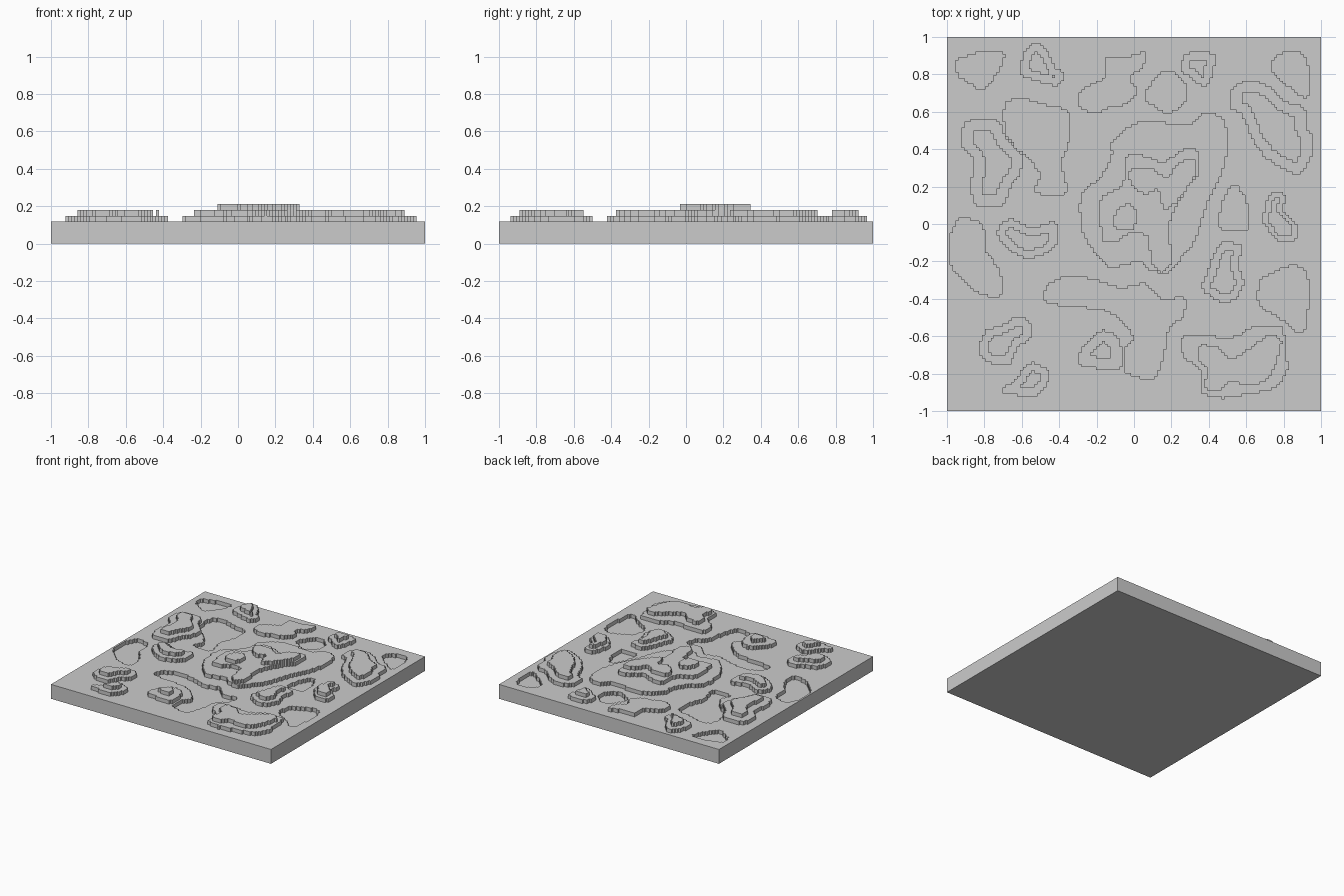
import bpy
import bmesh
from mathutils import Vector

GRID = 128                # cells along each side of the terrain
CELL = 2 / GRID
STEP = 0.031              # height of one terrace
GROUND = 0.118            # height of the plain

if "Cube" in bpy.data.objects:
    bpy.data.objects.remove(bpy.data.objects["Cube"], do_unlink=True)

stone = bpy.data.materials.new("plain_grey")
stone.use_nodes = True
grey = (0.6, 0.6, 0.6, 1)
stone.diffuse_color = grey
stone.node_tree.nodes["Principled BSDF"].inputs["Base Color"].default_value = grey


def smooth_loop(points):
    """Closed smooth curve through points given in hundredths of a unit."""
    pts = [Vector(p) / 100 for p in points]
    n = len(pts)
    loop = []
    for k in range(n):
        a, b, c, d = (pts[(k + o) % n] for o in (-1, 0, 1, 2))
        for t in (0, 0.25, 0.5, 0.75):
            loop.append(b + (c - a) * t * 0.4 * (1 - t) ** 2
                        + (c - b) * t * t * (3 - 2 * t)
                        - (d - b) * 0.4 * t * t * (1 - t))
    return loop


def cells_inside(points):
    """Set of grid cells whose centre lies within the outline."""
    loop = smooth_loop(points)
    edges = list(zip(loop, loop[1:] + loop[:1]))
    cells = set()
    for j in range(GRID):
        y = (j + 0.5) * CELL - 1
        hits = sorted(a.x + (y - a.y) * (b.x - a.x) / (b.y - a.y)
                      for a, b in edges if (a.y > y) != (b.y > y))
        for start, end in zip(hits[::2], hits[1::2]):
            cells.update((i, j) for i in range(GRID)
                         if start <= (i + 0.5) * CELL - 1 < end)
    return cells


def shrink(cells, margin):
    """Cells that stay at least the margin away from the border."""
    span = range(-margin, margin + 1)
    disc = [(u, v) for u in span for v in span if u * u + v * v <= margin * margin]
    return {(i, j) for i, j in cells if all((i + u, j + v) in cells for u, v in disc)}


def terrace(name, cells, bottom, top):
    """Flat stepped layer, open below, built from grid cells."""
    bm = bmesh.new()
    corners = {}

    def corner(i, j):
        if (i, j) not in corners:
            corners[i, j] = bm.verts.new((i * CELL - 1, j * CELL - 1, bottom))
        return corners[i, j]

    for i, j in sorted(cells):
        bm.faces.new([corner(i, j), corner(i + 1, j),
                      corner(i + 1, j + 1), corner(i, j + 1)])
    lifted = bmesh.ops.extrude_face_region(bm, geom=bm.faces[:])["geom"]
    bmesh.ops.translate(bm, vec=(0, 0, top - bottom),
                        verts=[v for v in lifted if isinstance(v, bmesh.types.BMVert)])
    bmesh.ops.recalc_face_normals(bm, faces=bm.faces[:])
    mesh = bpy.data.meshes.new(name)
    bm.to_mesh(mesh)
    bm.free()
    mesh.materials.append(stone)
    bpy.context.collection.objects.link(bpy.data.objects.new(name, mesh))


def layer(name, cells, level):
    terrace(name, cells, GROUND + (level - 1) * STEP, GROUND + level * STEP)


def hill(name, points, margin):
    """Low terrace with a smaller one following its outline on top."""
    cells = cells_inside(points)
    layer(name + "_lower", cells, 1)
    layer(name + "_upper", shrink(cells, margin), 2)


# Basins sunk into the plain
basins = set()


def basin(*points):
    basins.update(cells_inside(points))


# north west, north and north east basins
basin((-94, 88), (-81, 92), (-70, 92), (-71, 84), (-80, 72), (-86, 74), (-94, 80))
basin((13, 80), (17, 82), (24, 79), (29, 70), (24, 62), (16, 60), (6, 68))
basin((74, 88), (81, 92), (90, 91), (94, 81), (93, 68), (87, 70), (74, 82))
# long west basin and west shore basin
basin((-69, 64), (-61, 68), (-50, 64), (-35, 60), (-35, 45), (-39, 32), (-36, 18),
      (-45, 15), (-53, 18), (-50, 26), (-56, 35), (-63, 41), (-69, 50))
basin((-98, -5), (-92, 3), (-81, -1), (-80, -13), (-72, -25), (-71, -38),
      (-80, -38), (-88, -33), (-98, -22))
# winding south basin
basin((-48, -36), (-40, -29), (-24, -29), (-8, -34), (6, -32), (14, -40), (27, -40),
      (26, -49), (18, -57), (16, -70), (11, -83), (3, -82), (-5, -78), (-4, -66),
      (0, -61), (-5, -53), (-16, -46), (-31, -44), (-46, -42))
# east basin and small middle basin
basin((72, -27), (86, -22), (93, -29), (92, -55), (86, -57), (78, -50), (67, -43),
      (67, -32))
basin((50, 18), (55, 20), (60, 12), (61, -2), (47, -3), (46, 6))

# Slab below and plain around the basins
bpy.ops.mesh.primitive_cube_add(size=1, location=(0, 0, (GROUND - STEP) / 2))
slab = bpy.context.object
slab.name = "base_slab"
slab.scale = (2, 2, GROUND - STEP)
slab.data.materials.append(stone)
everywhere = {(i, j) for i in range(GRID) for j in range(GRID)}
layer("plain", everywhere - basins, 0)

# Hills along the north side
hill("north_west_hill", [(-61, 82), (-59, 91), (-53, 97), (-46, 92), (-42, 84),
     (-37, 80), (-41, 74), (-50, 76), (-60, 79)], 3)
hill("north_hill", [(25, 83), (28, 91), (36, 92), (43, 90), (42, 79), (38, 73),
     (32, 77)], 3)
hill("north_east_ridge", [(52, 72), (62, 77), (73, 73), (80, 66), (91, 62), (92, 52),
     (96, 46), (94, 35), (88, 27), (79, 30), (69, 37), (62, 48), (58, 58), (52, 62)], 4)
layer("north_plateau", cells_inside([(-30, 63), (-28, 72), (-16, 78), (-15, 89),
      (-4, 89), (6, 92), (5, 84), (-2, 78), (2, 71), (-5, 64), (-13, 62), (-21, 59)]), 1)

# Hills on the west and east sides
hill("west_ridge", [(-91, 53), (-82, 57), (-72, 55), (-69, 47), (-60, 37), (-61, 26),
     (-66, 20), (-70, 10), (-85, 10), (-87, 22), (-86, 34), (-92, 42)], 4)
hill("west_hill", [(-73, -3), (-66, 3), (-55, -2), (-42, 1), (-41, -10), (-49, -17),
     (-60, -18), (-70, -11)], 3)
hill("east_hill", [(69, 4), (73, 16), (81, 16), (80, 7), (87, 0), (86, -9), (77, -9),
     (71, -2)], 2)
hill("inner_east_hill", [(42, -17), (47, -10), (58, -12), (56, -22), (59, -32),
     (53, -41), (44, -41), (36, -34), (39, -27)], 3)

# Hills along the south side
hill("south_west_hill", [(-83, -66), (-79, -57), (-70, -54), (-63, -50), (-56, -52),
     (-55, -61), (-62, -66), (-67, -75), (-80, -73)], 3)
hill("south_corner_hill", [(-71, -90), (-63, -82), (-55, -74), (-46, -78), (-46, -84),
     (-52, -92), (-66, -91)], 3)
hill("south_hill", [(-30, -72), (-27, -65), (-17, -57), (-8, -61), (-7, -76),
     (-14, -78), (-28, -76)], 4)
layer("south_east_hill_lower", cells_inside([(26, -60), (38, -59), (48, -61), (57, -59),
      (64, -55), (79, -55), (81, -67), (82, -79), (74, -88), (60, -91), (48, -93),
      (36, -90), (35, -78), (26, -70)]), 1)
layer("south_east_hill_upper", cells_inside([(35, -65), (44, -66), (52, -72), (63, -66),
      (72, -59), (79, -62), (76, -75), (70, -84), (60, -86), (52, -84), (44, -90),
      (37, -86), (40, -78), (34, -72)]), 2)

# Central mountain in three terraces with two summits
layer("mountain_lower", cells_inside([(2, 54), (16, 54), (30, 53), (37, 59), (47, 57),
      (50, 45), (48, 30), (40, 13), (33, -8), (24, -20), (17, -27), (8, -24), (3, -20),
      (-13, -23), (-26, -8), (-29, 8), (-27, 18), (-19, 24), (-12, 35), (-11, 45)]), 1)
layer("mountain_middle", cells_inside([(-18, 13), (-9, 19), (-4, 26), (-5, 36), (4, 37),
      (16, 33), (24, 39), (33, 40), (35, 28), (29, 20), (22, 8), (19, -2), (20, -20),
      (15, -26), (9, -20), (8, -8), (0, -4), (-9, -9), (-17, -8)]), 2)
layer("west_summit", cells_inside([(-11, 2), (-8, 8), (-3, 11), (1, 7), (0, -2),
      (-9, -3)]), 3)
layer("east_summit", cells_inside([(-2, 22), (-2, 29), (8, 30), (18, 25), (23, 32),
      (32, 35), (32, 25), (23, 12), (16, 8), (13, 18), (5, 16)]), 3)
